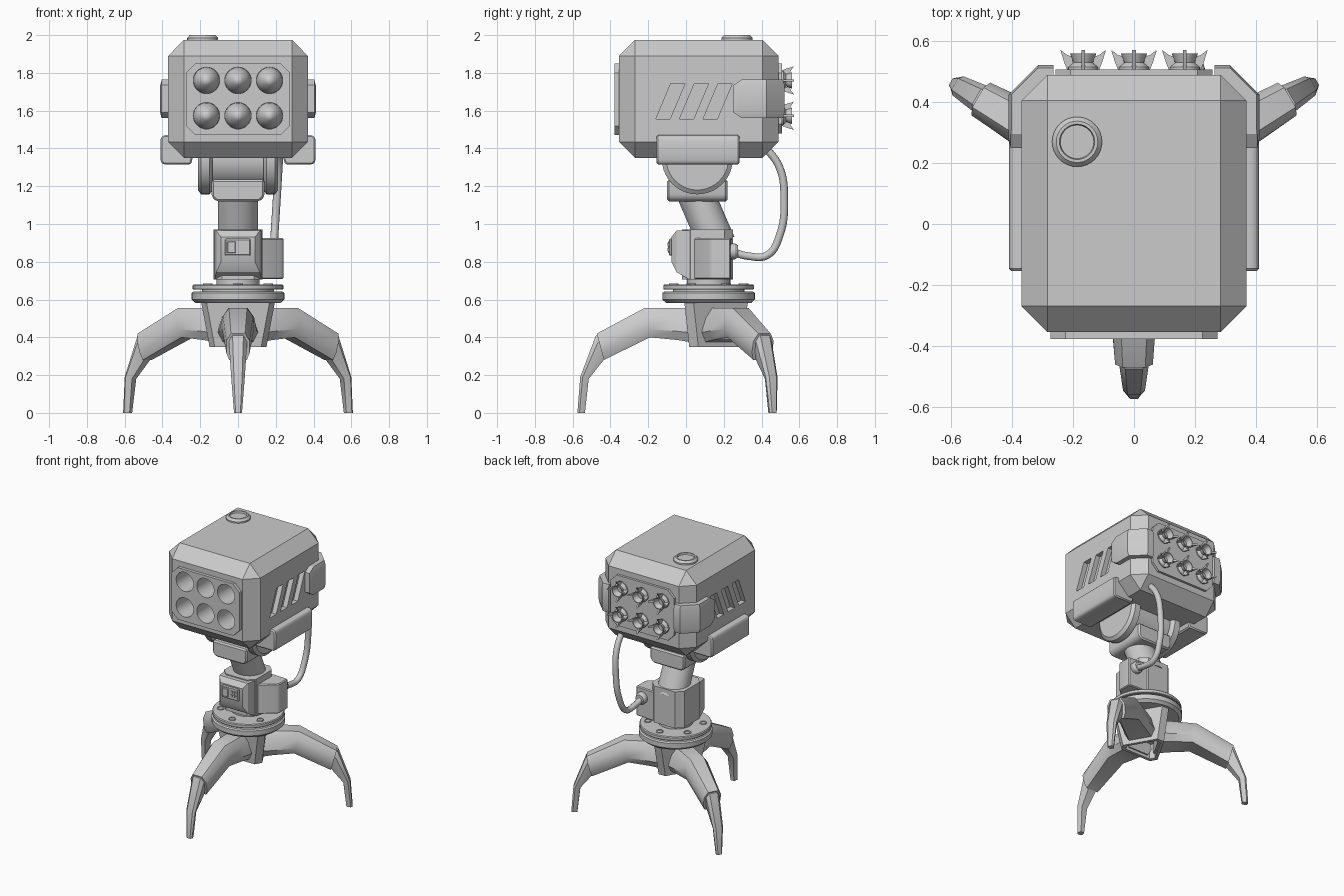
import bpy, bmesh, math
from mathutils import Vector, Matrix

if "Cube" in bpy.data.objects:
    bpy.data.objects.remove(bpy.data.objects["Cube"])

BY = 0.12  # y of the base axis


def finish(name, bm, bevel=0.0):
    bmesh.ops.remove_doubles(bm, verts=bm.verts, dist=1e-5)
    bmesh.ops.recalc_face_normals(bm, faces=bm.faces)
    if bevel:
        bmesh.ops.bevel(bm, geom=bm.edges[:], offset=bevel, segments=1, affect='EDGES', clamp_overlap=True)
    me = bpy.data.meshes.new(name)
    bm.to_mesh(me)
    bm.free()
    ob = bpy.data.objects.new(name, me)
    bpy.context.collection.objects.link(ob)
    return ob


def skin(name, rings, bevel=0.0, caps=True):
    """Join rings of equal point count with quads."""
    bm = bmesh.new()
    vs = [[bm.verts.new(p) for p in r] for r in rings]
    n = len(rings[0])
    for a, b in zip(vs, vs[1:]):
        for i in range(n):
            j = (i + 1) % n
            bm.faces.new((a[i], a[j], b[j], b[i]))
    if caps:
        bm.faces.new(vs[0])
        bm.faces.new(vs[-1])
    return finish(name, bm, bevel)


def prism(name, pts, axis, a, b, bevel=0.0):
    def put(p, h):
        return {'x': (h, p[0], p[1]), 'y': (p[0], h, p[1]), 'z': (p[0], p[1], h)}[axis]
    return skin(name, [[put(p, h) for p in pts] for h in (a, b)], bevel)


def box(name, x0, x1, y0, y1, z0, z1, bevel=0.0):
    return prism(name, [(x0, y0), (x1, y0), (x1, y1), (x0, y1)], 'z', z0, z1, bevel)


def lathe(name, profile, c, axis='z', n=32):
    """Revolve (radius, height) pairs about an axis through c."""
    rings = []
    for r, h in profile:
        ring = []
        for i in range(n):
            t = 2 * math.pi * i / n
            u, v = c[0] + r * math.cos(t), c[1] + r * math.sin(t)
            ring.append({'x': (h, u, v), 'y': (u, h, v), 'z': (u, v, h)}[axis])
        rings.append(ring)
    return skin(name, rings, caps=all(profile[k][0] > 0 for k in (0, -1)))


def octagon(hw, z0, z1, c):
    return [(-hw + c, z0), (hw - c, z0), (hw, z0 + c), (hw, z1 - c),
            (hw - c, z1), (-hw + c, z1), (-hw, z1 - c), (-hw, z0 + c)]


def cut(ob, cutters):
    bpy.context.view_layer.objects.active = ob
    for c in cutters:
        m = ob.modifiers.new('cut', 'BOOLEAN')
        m.operation, m.solver, m.object = 'DIFFERENCE', 'EXACT', c
        bpy.ops.object.modifier_apply(modifier=m.name)


# launcher housing with front and rear plates
housing = box('housing', -.37, .37, -.355, .49, 1.35, 1.975, .085)
front_plate = prism('front_plate', octagon(.275, 1.47, 1.85, .05), 'y', -.378, -.33)
prism('rear_plate', octagon(.258, 1.48, 1.85, .05), 'y', .47, .507)

# launch tubes and slanted side vents
tubes = [(x, z) for x in (-.167, 0, .167) for z in (1.573, 1.76)]
bores = [lathe('bore_cutter', [(.07, -.45), (.07, -.1)], t, 'y') for t in tubes]
vents = []
for s in (-1, 1):
    for k in range(3):
        y = -.16 + .125 * k
        vents.append(prism('vent_cutter', [(y, 1.555), (y + .075, 1.555), (y + .155, 1.745), (y + .08, 1.745)],
                           'x', s * .335, s * .45))
cut(housing, bores + vents)
cut(front_plate, bores)
for c in bores + vents:
    bpy.data.objects.remove(c)

# rockets: nose inside each tube, nozzle and four fins at the rear
for x, z in tubes:
    lathe('rocket_nose', [(.069, -.09), (.069, -.12), (.05, -.16), (.025, -.195), (0, -.21)], (x, z), 'y')
    lathe('rocket_nozzle', [(.05, .5), (.05, .515), (.032, .53), (.043, .56), (.037, .56), (.024, .52)], (x, z), 'y', 20)
    for k in range(4):
        fin = prism('rocket_fin', [(.03, .5), (.05, .5), (.062, .53), (.075, .572), (.052, .555), (.036, .55)],
                    'z', -.006, .006)
        fin.data.transform(Matrix.Translation((x, 0, z)) @ Matrix.Rotation(k * math.pi / 2, 4, 'Y'))

# cap on the roof
lathe('roof_cap', [(.082, 1.96), (.082, 1.985), (.068, 2.0), (.058, 2.0), (.055, 1.988)], (-.187, .27))

for s in (-1, 1):
    # wrap-around rear corner guards
    g = []
    for h, d in ((1.56, .03), (1.59, 0), (1.735, 0), (1.765, .03)):
        g.append([(s * px, py, h) for px, py in
                  ((.35, .25 + d * 1.5), (.405, .25 + d * 1.5), (.412 - d * .3, .28 + d), (.412 - d * .3, .425),
                   (.315, .522 - d * .3), (.265, .522 - d * .3), (.265, .47), (.35, .40))])
    skin('corner_guard', g)
    # lower side bracket
    prism('side_bracket', [(s * px, pz) for px, pz in
                           ((.35, 1.47), (.395, 1.47), (.41, 1.455), (.41, 1.33), (.395, 1.315), (.25, 1.315), (.235, 1.365))],
          'y', -.155, .282, .008)
    # trunnion ears
    lathe('trunnion_ear', [(.165, s * .135), (.188, s * .15), (.188, s * .195), (.165, s * .212)], (.06, 1.345), 'x', 40)

# trunnion drum and cradle block
lathe('trunnion_drum', [(.155, -.15), (.155, .15)], (.06, 1.345), 'x', 40)
prism('cradle', [(-.14, 1.235), (.14, 1.235), (.14, 1.145), (.115, 1.12), (-.115, 1.12), (-.14, 1.145)],
      'y', -.1, .22, .01)

# leaning neck
neck = [[(.108 * math.cos(t), y + .108 * math.sin(t), z) for t in [2 * math.pi * (i + .5) / 24 for i in range(24)]]
        for y, z in ((.055, 1.15), (.15, .93))]
skin('neck', neck)

# column with front control housing
c = .045
prism('column', [(-.13 + c, -.02), (.13 - c, -.02), (.13, -.02 + c), (.13, .25 - c), (.13 - c, .25),
                 (-.13 + c, .25), (-.13, .25 - c), (-.13, -.02 + c)], 'z', .705, .972)
skin('control_housing', [[(-w, y, a), (w, y, a), (w, y, b), (-w, y, b)] for w, y, a, b in
                         ((.09, -.078, .80, .93), (.115, -.05, .745, .965), (.125, .02, .705, .965))])
box('keypad_frame', -.07, .066, -.09, -.07, .832, .922, .006)
box('keypad_screen', -.058, -.012, -.096, -.08, .846, .908, .004)
for i in range(3):
    for j in range(2):
        x, z = .004 + i * .02, .855 + j * .027
        box('keypad_button', x, x + .014, -.097, -.08, z, z + .018)

# side junction box and cable to the housing
prism('junction_box', [(.08, .03), (.125, .04), (.225, .12), (.24, .135), (.24, .235), (.08, .245)], 'z', .708, .925, .006)
lathe('cable_nut', [(.042, .235), (.042, .26), (.032, .275)], (.185, .855), 'y', 12)
cu = bpy.data.curves.new('cable', 'CURVE')
cu.dimensions, cu.bevel_depth, cu.bevel_resolution, cu.resolution_u = '3D', .021, 3, 8
path = [(.185, .24, .855), (.187, .33, .83), (.187, .43, .835), (.193, .496, .94), (.205, .52, 1.13),
        (.215, .495, 1.30), (.222, .41, 1.42)]
sp = cu.splines.new('BEZIER')
sp.bezier_points.add(len(path) - 1)
for p, co in zip(sp.bezier_points, path):
    p.co = co
    p.handle_left_type = p.handle_right_type = 'AUTO'
bpy.context.collection.objects.link(bpy.data.objects.new('cable', cu))

# turntable
lathe('post', [(.115, .58), (.115, .72)], (0, BY))
lathe('lower_disk', [(.225, .582), (.245, .6), (.245, .635), (.235, .642)], (0, BY), n=48)
lathe('upper_disk', [(.235, .652), (.24, .656), (.24, .674), (.235, .68)], (0, BY), n=48)
lathe('disk_spacer', [(.19, .63), (.19, .66)], (0, BY))
for k in range(6):
    t = math.radians(60 * k + 30)
    lathe('bolt', [(.026, .67), (.026, .684), (.02, .686), (.018, .681)],
          (.185 * math.cos(t), BY + .185 * math.sin(t)), n=16)

# three-sided tapered hub, hollow underneath
def hub_ring(r, z, w=.028):
    pts = []
    for a in (90, 210, 330):
        d = Matrix.Rotation(math.radians(a), 3, 'Z')
        for s in (-w, w):
            pts.append(d @ Vector((r, s, 0)) + Vector((0, BY, z)))
    return pts


skin('hub', [hub_ring(.21, .59), hub_ring(.158, .35), hub_ring(.13, .35, .02), hub_ring(.13, .46, .02)])


def leg_part(name, secs, a, bevel):
    """secs: (top r, top z, bottom r, bottom z, top half width, bottom half width)."""
    rot = Matrix.Translation((0, BY, 0)) @ Matrix.Rotation(math.radians(a), 4, 'Z')
    rings = []
    for tr, tz, br, bz, tw, bw in secs:
        e = .28  # softens the section into an octagon
        ring = []
        T, B = Vector((tr, 0, tz)), Vector((br, 0, bz))
        for f, w in ((0, tw * .6), (e, tw), (1 - e, bw), (1, bw * .75)):
            ring.append(T.lerp(B, f) + Vector((0, w, 0)))
        ring += [Vector((p.x, -p.y, p.z)) for p in reversed(ring)]
        rings.append([rot @ p for p in ring])
    return skin(name, rings, bevel)


# three legs with pointed feet
for a in (-90, 30, 150):
    leg_part('upper_leg', [(.07, .555, .07, .37, .085, .11), (.2, .555, .16, .385, .085, .1),
                           (.34, .555, .31, .40, .08, .085), (.592, .42, .555, .28, .062, .062)], a, 0)
    leg_part('lower_leg', [(.57, .42, .545, .30, .05, .045), (.597, .41, .56, .275, .048, .042),
                           (.68, .19, .635, .18, .036, .03), (.695, 0, .655, 0, .021, .018)], a, 0)

# smooth shading with crisp edges
bpy.ops.object.select_all(action='DESELECT')
for ob in bpy.context.scene.objects:
    if ob.type == 'MESH':
        ob.select_set(True)
        bpy.context.view_layer.objects.active = ob
bpy.ops.object.shade_smooth_by_angle(angle=math.radians(32))
